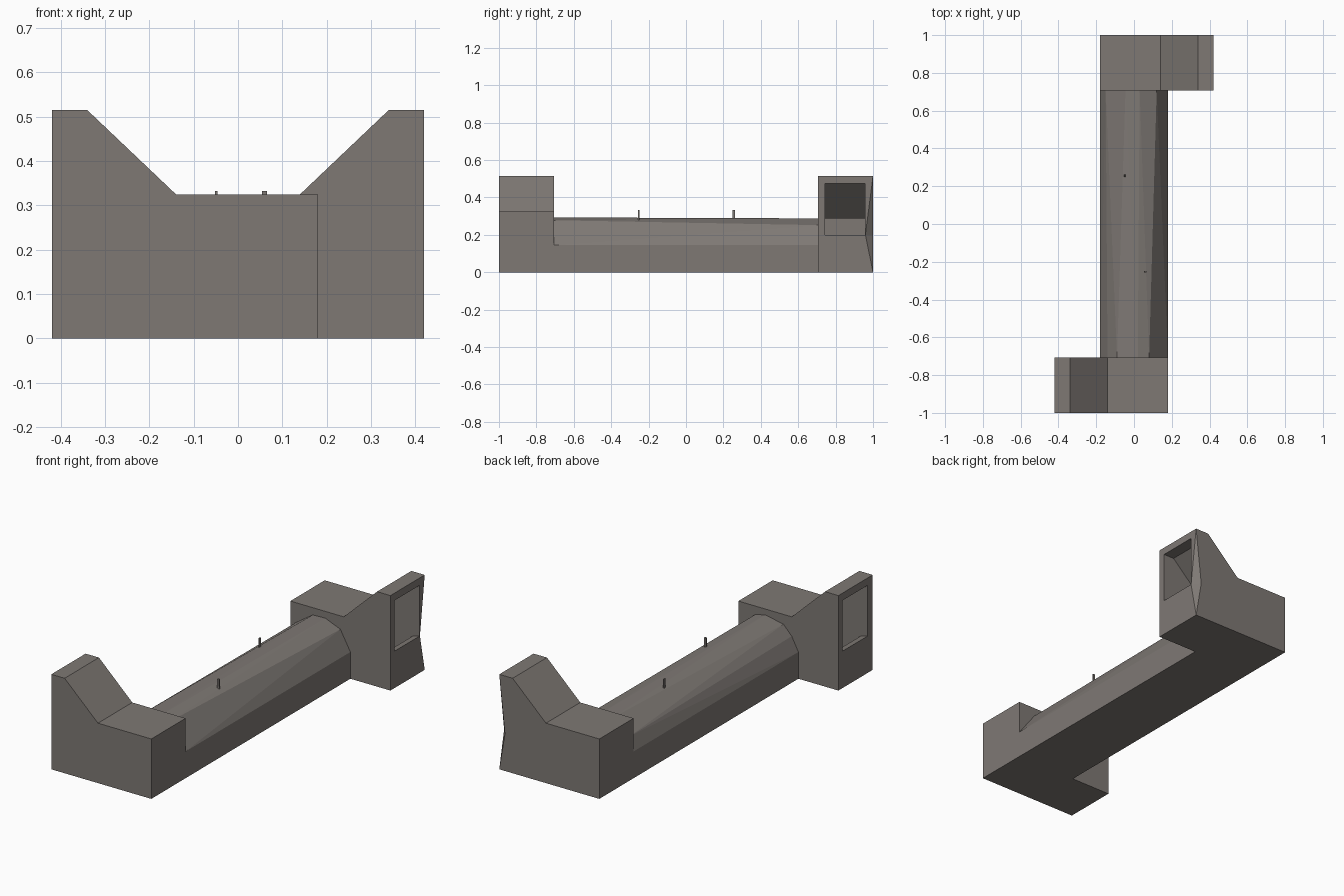
import bpy, bmesh
from mathutils import Vector

if "Cube" in bpy.data.objects:
    bpy.data.objects.remove(bpy.data.objects["Cube"])

stone = bpy.data.materials.new("warm_grey")
stone.diffuse_color = (0.21, 0.19, 0.175, 1)
stone.use_nodes = True
stone.node_tree.nodes["Principled BSDF"].inputs["Base Color"].default_value = stone.diffuse_color


def make(name, verts, faces, helper=False):
    mesh = bpy.data.meshes.new(name)
    mesh.from_pydata(verts, [], faces)
    bm = bmesh.new()
    bm.from_mesh(mesh)
    bmesh.ops.recalc_face_normals(bm, faces=bm.faces)
    bm.to_mesh(mesh)
    bm.free()
    mesh.materials.append(stone)
    ob = bpy.data.objects.new(name, mesh)
    bpy.context.collection.objects.link(ob)
    if helper:
        ob.hide_render = True
        ob.hide_viewport = True
        ob.display_type = 'WIRE'
    return ob


def loft(name, first, last, y0, y1, helper=False, sign=1):
    """Join two (x, z) sections; sign -1 turns the part half a turn about z."""
    n = len(first)
    verts = [(sign * x, sign * y0, z) for x, z in first]
    verts += [(sign * x, sign * y1, z) for x, z in last]
    faces = [tuple(range(n)), tuple(range(n, 2 * n))]
    faces += [(i, (i + 1) % n, n + (i + 1) % n, n + i) for i in range(n)]
    return make(name, verts, faces, helper)


def cut(ob, cutter):
    mod = ob.modifiers.new(cutter.name, 'BOOLEAN')
    mod.operation = 'DIFFERENCE'
    mod.solver = 'EXACT'
    mod.object = cutter


# end blocks with a raised tower and a hollow opening on the outer side
block = [(-.18, 0), (.42, 0), (.42, .515), (.34, .515), (.14, .325), (-.18, .325)]
hollow = [(.45, .2), (.45, .475), (.356, .475), (.156, .287), (-.14, .287),
          (-.14, .04), (.2, .04), (.38, .19), (.42, .2)]
for label, s in (("back", 1), ("front", -1)):
    end = loft(label + "_end_block", block, block, .706, 1, sign=s)
    cut(end, loft(label + "_hollow_cutter", hollow, hollow, .742, .957, True, s))
    # pinched outer corner on the back block only
    if s == 1:
        pts = [(.42, .959, .2), (.386, 1, .2), (.5, 1.1, .2), (.42, 1, .515), (.42, 1, 0)]
        tris = [(a, (a + 1) % 3, tip) for a in range(3) for tip in (3, 4)]
        cut(end, make("corner_cutter", pts, tris, True))

# long body with a rounded top that shifts along its length; split into triangles
arch_front = [(-.18, 0), (.18, 0), (.18, .145), (.08, .278), (.02, .293),
              (-.09, .272), (-.14, .22), (-.18, .145)]
arch_back = [(-.18, 0), (.18, 0), (.18, .145), (.12, .252), (.03, .288),
             (-.045, .286), (-.15, .215), (-.18, .145)]
body = loft("long_body", arch_front, arch_back, -.706, .706)
bm = bmesh.new()
bm.from_mesh(body.data)
bmesh.ops.triangulate(bm, faces=[f for f in bm.faces if len(f.verts) == 4])
bm.to_mesh(body.data)
bm.free()

# two small pegs standing on the top
for label, x, y, wx, wy in (("front", .06, -.252, .007, .0035),
                            ("back", -.049, .255, .003, .007)):
    base = [(x - wx, .265), (x + wx, .265), (x + wx * .8, .333), (x - wx * .8, .333)]
    loft(label + "_peg", base, base, y - wy, y + wy)
